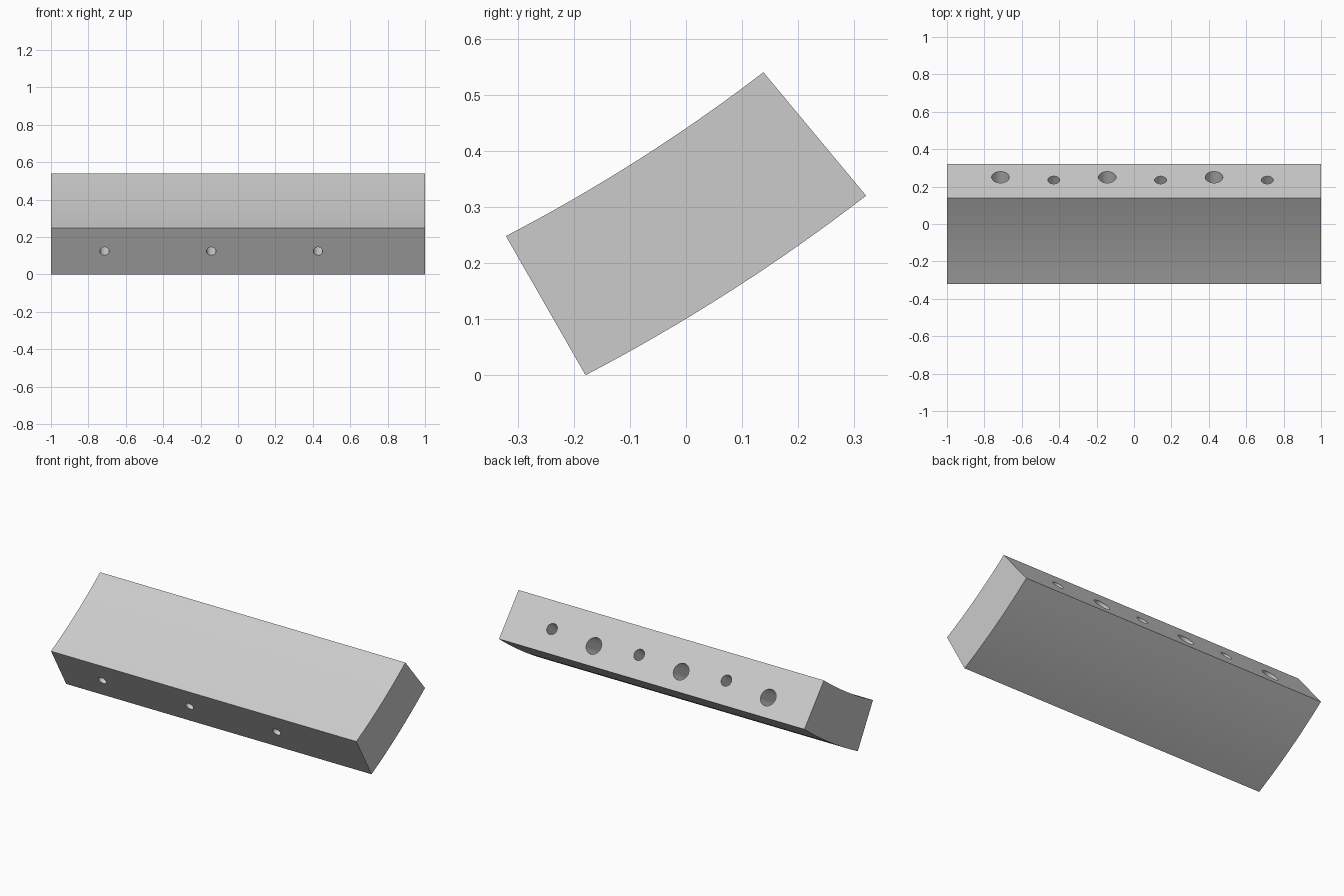
import bpy
import bmesh
import math
from mathutils import Vector

if "Cube" in bpy.data.objects:
    bpy.data.objects.remove(bpy.data.objects["Cube"], do_unlink=True)

# One plain grey for the whole block
grey = bpy.data.materials.new("light_grey")
grey.use_nodes = True
grey.diffuse_color = (0.6, 0.6, 0.6, 1)
grey.node_tree.nodes["Principled BSDF"].inputs["Base Color"].default_value = (0.6, 0.6, 0.6, 1)


def arc(a, b, sweep, steps=16):
    """Points in the (y, z) plane from a to b, bowed downwards through the sweep angle."""
    a, b = Vector(a), Vector(b)
    chord = b - a
    up = Vector((-chord.y, chord.x)).normalized()
    if up.y < 0:
        up.negate()
    radius = chord.length / (2 * math.sin(sweep / 2))
    centre = (a + b) / 2 + up * radius * math.cos(sweep / 2)
    along = chord.normalized()
    points = []
    for i in range(steps + 1):
        t = sweep * (i / steps - 0.5)
        points.append(centre + radius * (along * math.sin(t) - up * math.cos(t)))
    return points


# Curved block: lower and upper arcs extruded along x
FRONT_TOP, FRONT_LOW = Vector((-0.321, 0.248)), Vector((-0.179, 0))
BACK_LOW, BACK_TOP = Vector((0.321, 0.32)), Vector((0.138, 0.54))
sweep = math.radians(10)
profile = arc(FRONT_LOW, BACK_LOW, sweep) + arc(BACK_TOP, FRONT_TOP, sweep)
bm = bmesh.new()
face = bm.faces.new([bm.verts.new((-1, p.x, p.y)) for p in profile])
extruded = bmesh.ops.extrude_face_region(bm, geom=[face])["geom"]
bmesh.ops.translate(bm, vec=(2, 0, 0),
                    verts=[v for v in extruded if isinstance(v, bmesh.types.BMVert)])
bmesh.ops.recalc_face_normals(bm, faces=bm.faces)
mesh = bpy.data.meshes.new("curved_block")
bm.to_mesh(mesh)
bm.free()
mesh.materials.append(grey)
block = bpy.data.objects.new("curved_block", mesh)
bpy.context.collection.objects.link(block)


def drill(name, x, start, end, radius):
    """Cut a round hole between two (y, z) points."""
    a, b = Vector((x, *start)), Vector((x, *end))
    axis = b - a
    bpy.ops.mesh.primitive_cylinder_add(
        vertices=32, radius=radius, depth=axis.length, location=(a + b) / 2,
        rotation=axis.to_track_quat("Z", "Y").to_euler())
    cutter = bpy.context.object
    cutter.name = name
    cutter.hide_render = True
    cutter.data.materials.append(grey)
    mod = block.modifiers.new(name, "BOOLEAN")
    mod.operation = "DIFFERENCE"
    mod.solver = "EXACT"
    mod.object = cutter
    bpy.context.view_layer.objects.active = block
    bpy.ops.object.modifier_apply(modifier=name)
    bpy.data.objects.remove(cutter, do_unlink=True)


# Bolt holes from the front, each opening into a wide counterbore at the back
front_hole, back_hole = Vector((-0.25, 0.124)), Vector((0.25, 0.405))
bolt = (back_hole - front_hole).normalized()
for i in range(3):
    x = -0.714 + i * 0.571
    drill("bolt_hole", x, front_hole - bolt * 0.1, back_hole - bolt * 0.1, 0.025)
    drill("counterbore", x, back_hole - bolt * 0.28, back_hole + bolt * 0.1, 0.047)

# Blind dowel holes square to the back face
dowel_hole = Vector((0.235, 0.423))
edge = (BACK_LOW - BACK_TOP).normalized()
square = Vector((-edge.y, edge.x))
for i in range(3):
    drill("dowel_hole", -0.429 + i * 0.571,
          dowel_hole - square * 0.2, dowel_hole + square * 0.1, 0.032)

# Smooth arcs and bores, sharp rims
bpy.ops.object.select_all(action="DESELECT")
block.select_set(True)
bpy.context.view_layer.objects.active = block
bpy.ops.object.shade_smooth_by_angle(angle=math.radians(30))
